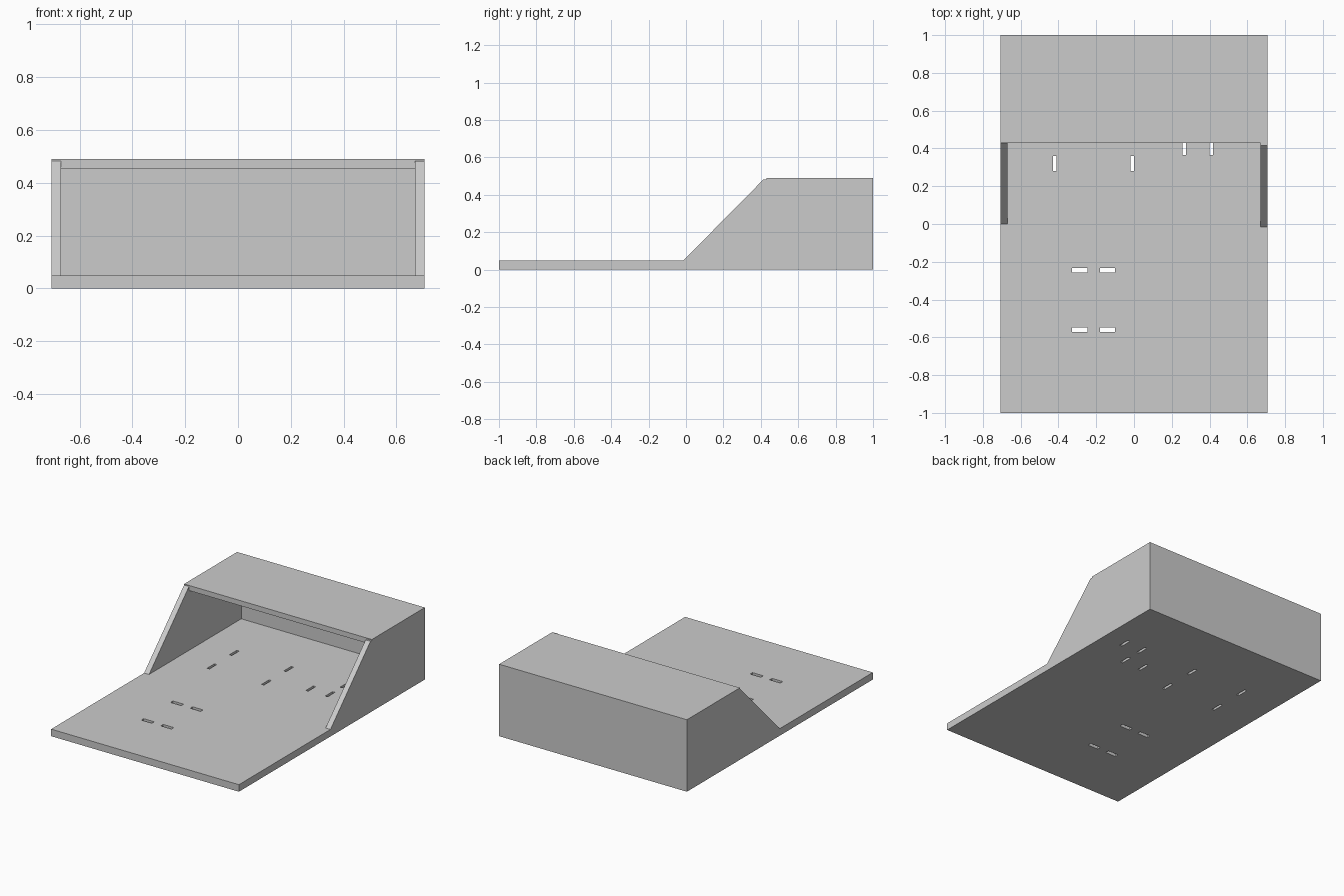
import bpy, bmesh

cube = bpy.data.objects.get("Cube")
if cube:
    bpy.data.objects.remove(cube, do_unlink=True)

grey = bpy.data.materials.new("light_grey")
grey.use_nodes = True
GREY = (0.6, 0.6, 0.6, 1)
grey.diffuse_color = GREY
grey.node_tree.nodes["Principled BSDF"].inputs["Base Color"].default_value = GREY

HALF, WALL = 0.707, 0.037           # half width, side wall thickness
BASE, UNDER, TOP = 0.048, 0.455, 0.49   # base top, roof underside, roof top
ROOF_Y = 0.43


def extrude_x(name, profile, x0, x1):
    """Solid made from a (y, z) profile swept along x."""
    bm = bmesh.new()
    face = bm.faces.new([bm.verts.new((x0, y, z)) for y, z in profile])
    out = bmesh.ops.extrude_face_region(bm, geom=[face])
    verts = [v for v in out["geom"] if isinstance(v, bmesh.types.BMVert)]
    bmesh.ops.translate(bm, verts=verts, vec=(x1 - x0, 0, 0))
    bmesh.ops.recalc_face_normals(bm, faces=bm.faces)
    mesh = bpy.data.meshes.new(name)
    bm.to_mesh(mesh)
    bm.free()
    mesh.materials.append(grey)
    obj = bpy.data.objects.new(name, mesh)
    bpy.context.collection.objects.link(obj)
    return obj


def box(name, x0, x1, y0, y1, z0, z1):
    return extrude_x(name, [(y0, z0), (y1, z0), (y1, z1), (y0, z1)], x0, x1)


# Base plate
base = box("base_plate", -HALF, HALF, -1, 1, 0, BASE)

# Mounting slots: wide ones in front, narrow ones at the back
wide = [(x, y) for x in (-0.287, -0.14) for y in (-0.245, -0.56)]
narrow = [(x, y) for x in (-0.42, -0.01) for y in (0.32, 0.56)]
narrow += [(0.265, 0.405), (0.41, 0.405), (0.41, 0.565), (0.55, 0.565)]
slots = [(x, y, 0.04, 0.013) for x, y in wide]
slots += [(x, y, 0.009, 0.04) for x, y in narrow]
for i, (x, y, w, d) in enumerate(slots):
    cutter = box(f"slot_cutter_{i}", x - w, x + w, y - d, y + d, -0.1, 0.1)
    cut = base.modifiers.new("slot", "BOOLEAN")
    cut.operation, cut.solver, cut.object = "DIFFERENCE", "EXACT", cutter
bpy.context.view_layer.update()
evaluated = base.evaluated_get(bpy.context.evaluated_depsgraph_get())
finished = bpy.data.meshes.new_from_object(evaluated)
base.modifiers.clear()
base.data = finished
for obj in [o for o in bpy.data.objects if o.name.startswith("slot_cutter")]:
    bpy.data.objects.remove(obj, do_unlink=True)

# Side walls with sloping front edges
for name, x0, start in (("right_wall", -HALF, 0.0), ("left_wall", HALF - WALL, -0.015)):
    lip = 0.483
    extrude_x(name, [(start, BASE), (start + 0.43, lip), (ROOF_Y + 0.002, lip),
                     (ROOF_Y + 0.002, UNDER), (1, UNDER), (1, BASE)], x0, x0 + WALL)

# Thin back wall and roof slab
box("back_wall", -HALF + WALL, HALF - WALL, 0.992, 1, BASE, UNDER)
box("roof", -HALF, HALF, ROOF_Y, 1, UNDER, TOP)
